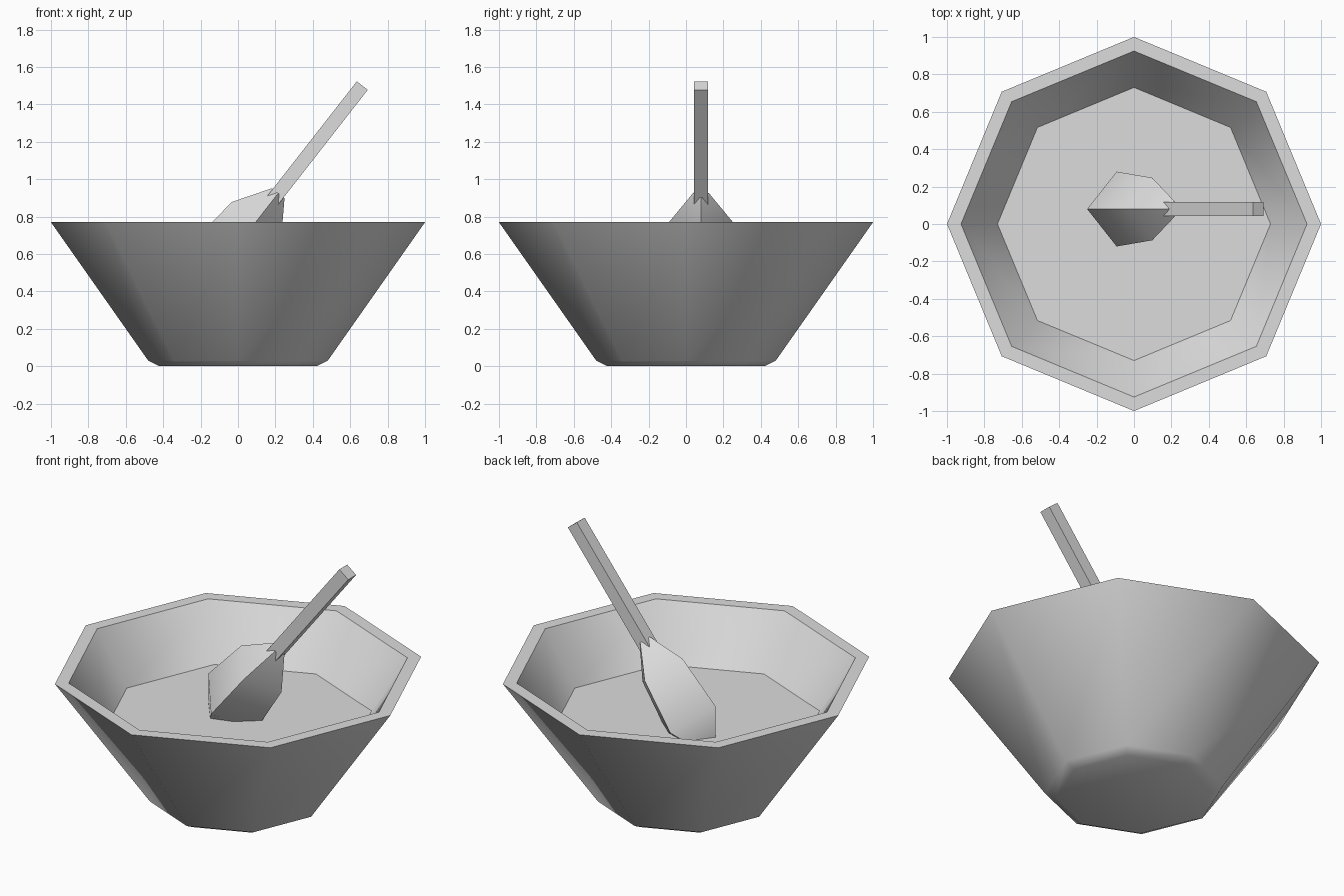
import bpy, bmesh, math
from mathutils import Matrix

cube = bpy.data.objects.get("Cube")
if cube:
    bpy.data.objects.remove(cube, do_unlink=True)

GREY = (0.72, 0.72, 0.72, 1)
mat = bpy.data.materials.new("plain grey")
mat.use_nodes = True
mat.diffuse_color = GREY
bsdf = mat.node_tree.nodes["Principled BSDF"]
bsdf.inputs["Base Color"].default_value = GREY
bsdf.inputs["Roughness"].default_value = 0.8


def finish(name, bm, matrix):
    mesh = bpy.data.meshes.new(name)
    bm.to_mesh(mesh)
    bm.free()
    mesh.materials.append(mat)
    obj = bpy.data.objects.new(name, mesh)
    bpy.context.collection.objects.link(obj)
    obj.matrix_world = matrix
    bpy.ops.object.select_all(action='DESELECT')
    obj.select_set(True)
    bpy.context.view_layer.objects.active = obj
    bpy.ops.object.shade_smooth_by_angle(angle=math.radians(41))
    return obj


def lathe(name, profile, sides, matrix=Matrix()):
    """Turn (radius, height) points around z, capping both ends."""
    bm = bmesh.new()
    rings = []
    for r, z in profile:
        angles = [math.tau * i / sides for i in range(sides)]
        rings.append([bm.verts.new((r * math.cos(a), r * math.sin(a), z)) for a in angles])
    for low, high in zip(rings, rings[1:]):
        for i in range(sides):
            j = (i + 1) % sides
            bm.faces.new((low[i], low[j], high[j], high[i]))
    bm.faces.new(rings[-1])
    if len(rings) > 1:
        bm.faces.new(rings[0][::-1])
        bmesh.ops.recalc_face_normals(bm, faces=bm.faces)
    return finish(name, bm, matrix)


# Eight-sided bowl: foot, outer wall, flat rim, inner wall
lathe("bowl", [(0.42, 0), (0.48, 0.03), (1, 0.77), (0.925, 0.77), (0.73, 0.47), (0.46, 0.07)], 8)

# Flat surface of the contents
lathe("contents", [(0.73, 0.47)], 8)

# Spoon leaning towards +x, its origin at the neck
lean = Matrix.Translation((0.215, 0.08, 0.925)) @ Matrix.Rotation(math.radians(38), 4, 'Y')
lathe("spoon_head", [(0.08, -0.65), (0.2, -0.5), (0.167, -0.19), (0.043, 0)], 4, lean)

# Square handle running from inside the head
START, END, WIDTH = -0.12, 0.73, 0.074
bm = bmesh.new()
bmesh.ops.create_cube(bm, size=1)
bmesh.ops.scale(bm, vec=(WIDTH, WIDTH, END - START), verts=bm.verts)
bmesh.ops.translate(bm, vec=(0, 0, (START + END) / 2), verts=bm.verts)
finish("spoon_handle", bm, lean)
